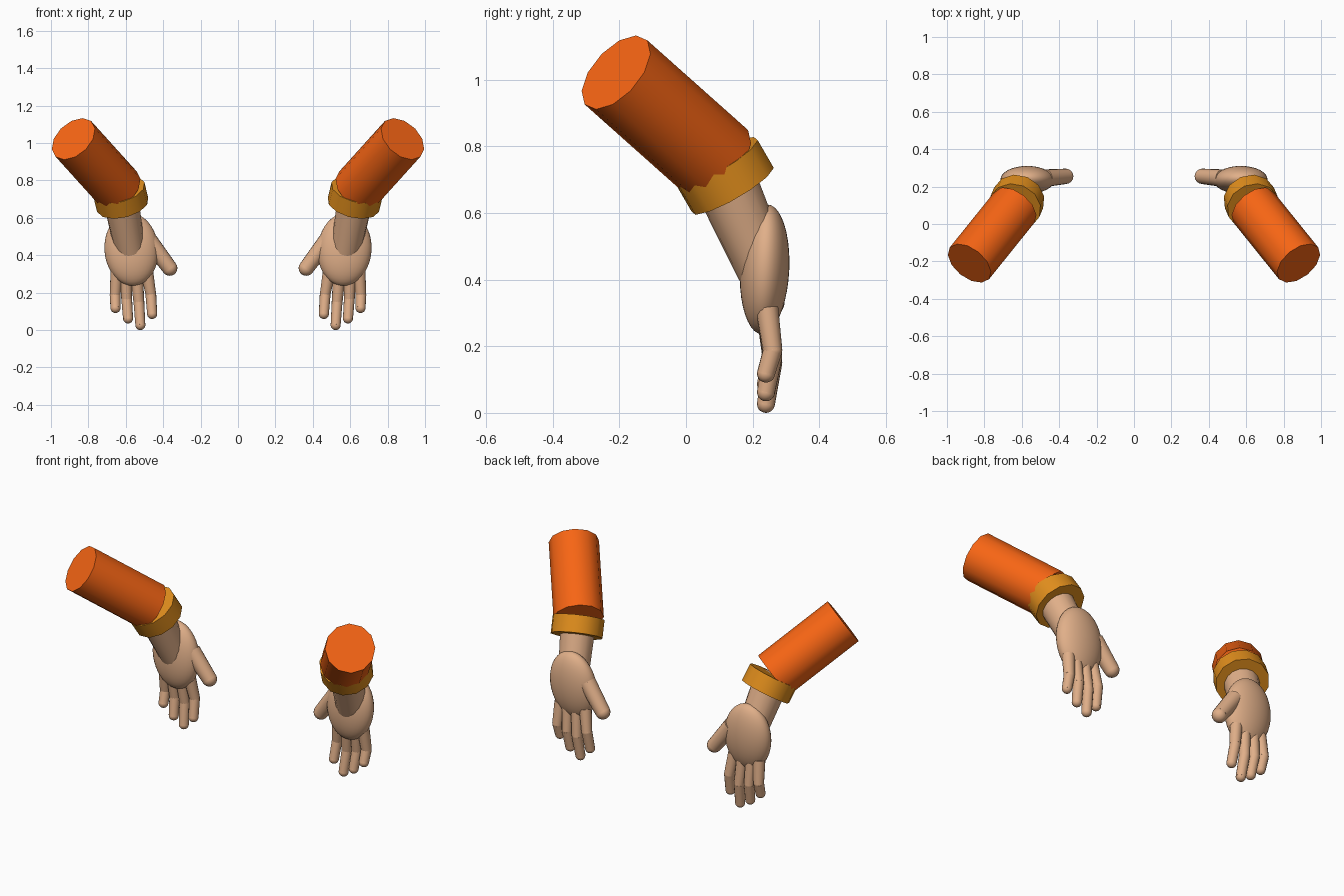
import bpy, bmesh
from mathutils import Vector, Matrix

if "Cube" in bpy.data.objects:
    bpy.data.objects.remove(bpy.data.objects["Cube"])

UP = Vector((0, 0, 1))


def material(name, color):
    m = bpy.data.materials.new(name)
    m.diffuse_color = (*color, 1)
    m.use_nodes = True
    m.node_tree.nodes["Principled BSDF"].inputs["Base Color"].default_value = m.diffuse_color
    return m


ORANGE = material("sleeve_orange", (0.93, 0.13, 0.007))
YELLOW = material("cuff_yellow", (0.75, 0.27, 0.012))
SKIN = material("skin", (0.75, 0.43, 0.25))


def rod(bm, a, b, ra, rb, sides):
    """Tapered capped cylinder from a to b."""
    a, b = Vector(a), Vector(b)
    rot = (b - a).to_track_quat('Z', 'Y').to_matrix().to_4x4()
    bmesh.ops.create_cone(bm, cap_ends=True, segments=sides, radius1=ra, radius2=rb,
                          depth=(b - a).length,
                          matrix=Matrix.Translation((a + b) / 2) @ rot)


def ball(bm, c, r, u=16, v=10):
    bmesh.ops.create_uvsphere(bm, u_segments=u, v_segments=v, radius=r,
                              matrix=Matrix.Translation(c))


def finish(bm, name, mat):
    me = bpy.data.meshes.new(name)
    bm.to_mesh(me)
    bm.free()
    ob = bpy.data.objects.new(name, me)
    bpy.context.collection.objects.link(ob)
    me.materials.append(mat)
    bpy.ops.object.select_all(action='DESELECT')
    ob.select_set(True)
    bpy.context.view_layer.objects.active = ob
    bpy.ops.object.shade_smooth_by_angle(angle=0.65)
    return ob


# finger: base, knuckle and tip centres on the +x hand
FINGERS = {
    "little_finger": ((.648, .243, .315), (.657, .260, .187), (.655, .240, .118)),
    "ring_finger": ((.600, .243, .310), (.595, .260, .165), (.588, .240, .062)),
    "middle_finger": ((.543, .243, .310), (.530, .260, .150), (.522, .240, .027)),
    "index_finger": ((.487, .243, .315), (.466, .260, .190), (.459, .240, .086)),
}

for side, s in (("left", 1), ("right", -1)):
    def P(p):
        return Vector((s * p[0], p[1], p[2]))

    # sleeve and cuff
    elbow, cuff_top, cuff_end = P((.88, -.21, 1.022)), P((.637, .092, .753)), P((.617, .14, .67))
    bm = bmesh.new()
    rod(bm, elbow, cuff_top, .135, .135, 12)
    finish(bm, side + "_sleeve", ORANGE)
    bm = bmesh.new()
    rod(bm, cuff_top, cuff_end, .142, .142, 12)
    finish(bm, side + "_cuff", YELLOW)

    # wrist running into the palm
    bm = bmesh.new()
    rod(bm, cuff_top, P((.577, .234, .43)), .098, .081, 16)
    finish(bm, side + "_wrist", SKIN)

    # flattened palm, leaning slightly
    bm = bmesh.new()
    lean = UP.rotation_difference(Vector((s * .08, .05, 1))).to_matrix().to_4x4()
    bmesh.ops.create_uvsphere(bm, u_segments=32, v_segments=20, radius=1,
                              matrix=Matrix.Translation(P((.57, .236, .431))) @ lean
                              @ Matrix.Diagonal((.144, .074, .195, 1)))
    finish(bm, side + "_palm", SKIN)

    # fingers
    for name, (a, b, c) in FINGERS.items():
        bm = bmesh.new()
        rod(bm, P(a), P(b), .034, .029, 14)
        ball(bm, P(b), .029)
        rod(bm, P(b), P(c), .029, .027, 14)
        ball(bm, P(c), .027)
        finish(bm, side + "_" + name, SKIN)

    # thumb
    bm = bmesh.new()
    rod(bm, P((.474, .245, .475)), P((.365, .255, .331)), .047, .041, 16)
    ball(bm, P((.365, .255, .331)), .041)
    finish(bm, side + "_thumb", SKIN)
